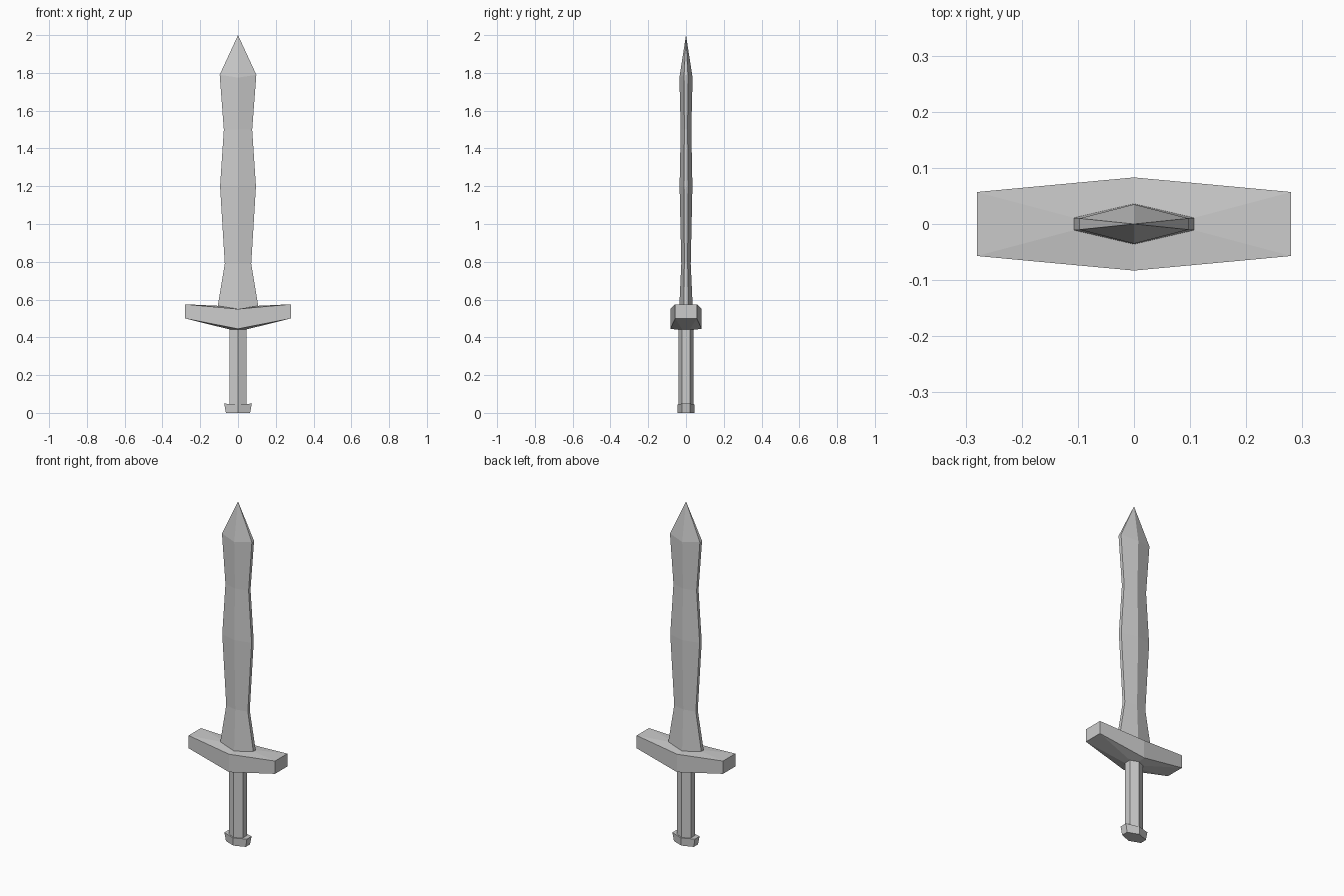
import bpy, bmesh

if "Cube" in bpy.data.objects:
    bpy.data.objects.remove(bpy.data.objects["Cube"])


def ring(w, e, d, z_edge, z_ridge=None):
    """Six-sided section: narrow flat edges at x = +-w, ridges at y = +-d."""
    r = z_edge if z_ridge is None else z_ridge
    return [(w, -e, z_edge), (w, e, z_edge), (0, d, r),
            (-w, e, z_edge), (-w, -e, z_edge), (0, -d, r)]


def loft(name, rings, cap_start=False):
    bm = bmesh.new()
    loops = [[bm.verts.new(p) for p in r] for r in rings]
    for a, b in zip(loops, loops[1:]):
        for i in range(6):
            j = (i + 1) % 6
            bm.faces.new((a[i], a[j], b[j], b[i]))
    if cap_start:
        bm.faces.new(loops[0][::-1])
    bmesh.ops.remove_doubles(bm, verts=bm.verts, dist=1e-5)
    mesh = bpy.data.meshes.new(name)
    bm.to_mesh(mesh)
    bm.free()
    obj = bpy.data.objects.new(name, mesh)
    bpy.context.collection.objects.link(obj)
    return obj


# Sections shared between neighbouring parts
grip_bottom = ring(0.045, 0.02, 0.04, 0.047, 0.045)
grip_top = ring(0.045, 0.02, 0.04, 0.442, 0.44)
blade_base = ring(0.107, 0.011, 0.036, 0.567, 0.55)

# Pommel, flaring upward
loft("pommel", [ring(0.064, 0.02, 0.044, 0),
                ring(0.073, 0.022, 0.046, 0.049, 0.045),
                grip_bottom], cap_start=True)

# Six-sided grip
loft("grip", [grip_bottom, grip_top])

# Crossguard with raised, tapering arms
loft("crossguard", [grip_top,
                    ring(0.28, 0.057, 0.083, 0.5, 0.445),
                    ring(0.28, 0.057, 0.083, 0.575, 0.55),
                    blade_base])

# Waisted blade ending in a point
loft("blade", [blade_base,
               ring(0.07, 0.009, 0.025, 0.79),
               ring(0.095, 0.01, 0.034, 1.2),
               ring(0.075, 0.009, 0.028, 1.5),
               ring(0.097, 0.01, 0.035, 1.79, 1.775),
               ring(0, 0, 0, 2.0)])
